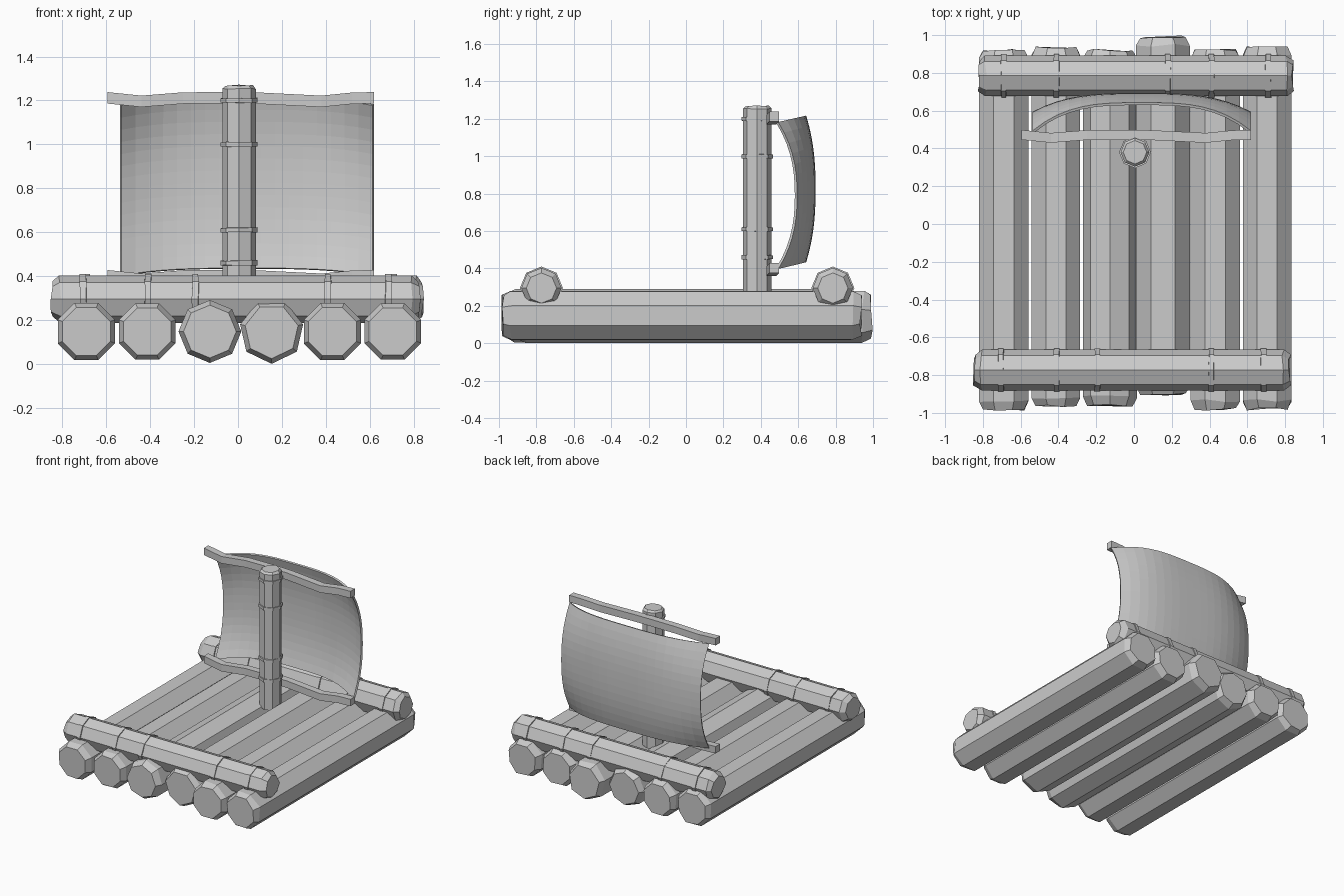
import bpy, bmesh, random
from math import sin, cos, pi

if "Cube" in bpy.data.objects:
    bpy.data.objects.remove(bpy.data.objects["Cube"])

random.seed(4)


def make_object(name, bm):
    bmesh.ops.recalc_face_normals(bm, faces=bm.faces)
    mesh = bpy.data.meshes.new(name)
    bm.to_mesh(mesh)
    bm.free()
    ob = bpy.data.objects.new(name, mesh)
    bpy.context.collection.objects.link(ob)
    return ob


def place(axis, c, a, b, t):
    """Point at t along the axis, offset a / b across it (b is up where possible)."""
    if axis == 'X':
        return (t, c[0] + a, c[1] + b)
    if axis == 'Y':
        return (c[0] + a, t, c[1] + b)
    return (c[0] + a, c[1] + b, t)


def lathe(name, axis, c, profile, sides=8, flat=False, caps=True, wobble=0.0):
    """Faceted round timber: profile is a list of (position, radius)."""
    bm = bmesh.new()
    start = -pi / 2 + (pi / sides if flat else 0)
    rings = []
    for t, r in profile:
        ring = []
        for i in range(sides):
            ang = start + 2 * pi * i / sides
            tt = t + random.uniform(-wobble, wobble)
            ring.append(bm.verts.new(place(axis, c, r * cos(ang), r * sin(ang), tt)))
        rings.append(ring)
    for p, q in zip(rings, rings[1:]):
        for i in range(sides):
            j = (i + 1) % sides
            bm.faces.new((p[i], p[j], q[j], q[i]))
    if caps:
        bm.faces.new(rings[0])
        bm.faces.new(rings[-1])
    return make_object(name, bm)


def timber(name, axis, c, r, t0, t1, chamfer, inset=0.84, **kw):
    prof = [(t0, r * inset), (t0 + chamfer, r), (t1 - chamfer, r), (t1, r * inset)]
    return lathe(name, axis, c, prof, wobble=0.008, **kw)


def binding(name, axis, c, r, t, w=0.014):
    prof = [(t - w, r - 0.004), (t - w, r + 0.009), (t + w, r + 0.009), (t + w, r - 0.004)]
    return lathe(name, axis, c, prof, caps=False, wobble=0.003)


# deck logs: x, radius, y start, y end, sides, flat bottom
logs = [(-0.69, 0.141, -0.98, 0.92, 8, True),
        (-0.413, 0.139, -0.965, 0.935, 8, True),
        (-0.128, 0.143, -0.96, 0.92, 8, False),
        (0.153, 0.147, -0.90, 0.99, 7, False),
        (0.43, 0.141, -0.98, 0.92, 8, True),
        (0.705, 0.139, -0.98, 0.935, 8, True)]
for i, (x, r, y0, y1, n, flat) in enumerate(logs):
    timber(f"deck_log_{i + 1}", 'Y', (x, 0.148), r, y0, y1, 0.045, sides=n, flat=flat)

# cross beams with rope bindings
beams = [("front_beam", -0.773, -0.845, 0.825, (-0.705, -0.41, -0.195, 0.41, 0.685)),
         ("back_beam", 0.785, -0.82, 0.84, (-0.69, -0.41, 0.18, 0.41, 0.71))]
for name, y, x0, x1, ropes in beams:
    timber(name, 'X', (y, 0.295), 0.108, x0, x1, 0.035, inset=0.75)
    for i, x in enumerate(ropes):
        binding(f"{name}_rope_{i + 1}", 'X', (y, 0.295), 0.106, x)

# mast with rope bindings
mast_c = (0.005, 0.38)
lathe("mast", 'Z', mast_c, [(0.24, 0.076), (1.255, 0.076), (1.268, 0.062)], wobble=0.004)
for i, z in enumerate((0.46, 0.61, 1.0, 1.2)):
    binding(f"mast_rope_{i + 1}", 'Z', mast_c, 0.075, z, 0.01)


# yards: slightly wavy square spars
def yard(name, z):
    bm = bmesh.new()
    xs = [-0.595, -0.44, -0.25, -0.05, 0.1, 0.38, 0.52, 0.62]
    wave = [0.006, -0.01, 0.005, 0.006, 0.004, -0.01, 0.004, 0.006]
    h, rings = 0.026, []
    for x, w in zip(xs, wave):
        rings.append([bm.verts.new((x, 0.466 + w + a * h, z + w + b * h))
                      for a, b in ((-1, -1), (1, -1), (1, 1), (-1, 1))])
    for p, q in zip(rings, rings[1:]):
        for i in range(4):
            j = (i + 1) % 4
            bm.faces.new((p[i], p[j], q[j], q[i]))
    bm.faces.new(rings[0])
    bm.faces.new(rings[-1])
    make_object(name, bm)


yard("top_yard", 1.206)
yard("bottom_yard", 0.396)

# billowing sail
bm = bmesh.new()
nu, nv = 18, 14
grid = []
for j in range(nv + 1):
    v = 2 * j / nv - 1
    row = []
    for i in range(nu + 1):
        u = 2 * i / nu - 1
        fu, fv = 1 - abs(u) ** 3.2, 1 - abs(v) ** 2.4
        y = 0.488 + 0.148 * fu + 0.1 * fv - 0.05 * fu * fv
        row.append(bm.verts.new((0.041 + 0.575 * u, y, 0.79 + 0.39 * v + 0.035 * fu)))
    grid.append(row)
for j in range(nv):
    for i in range(nu):
        bm.faces.new((grid[j][i], grid[j][i + 1], grid[j + 1][i + 1], grid[j + 1][i]))
sail = make_object("sail", bm)
mod = sail.modifiers.new("cloth_thickness", 'SOLIDIFY')
mod.thickness = 0.014
mod.offset = 0
